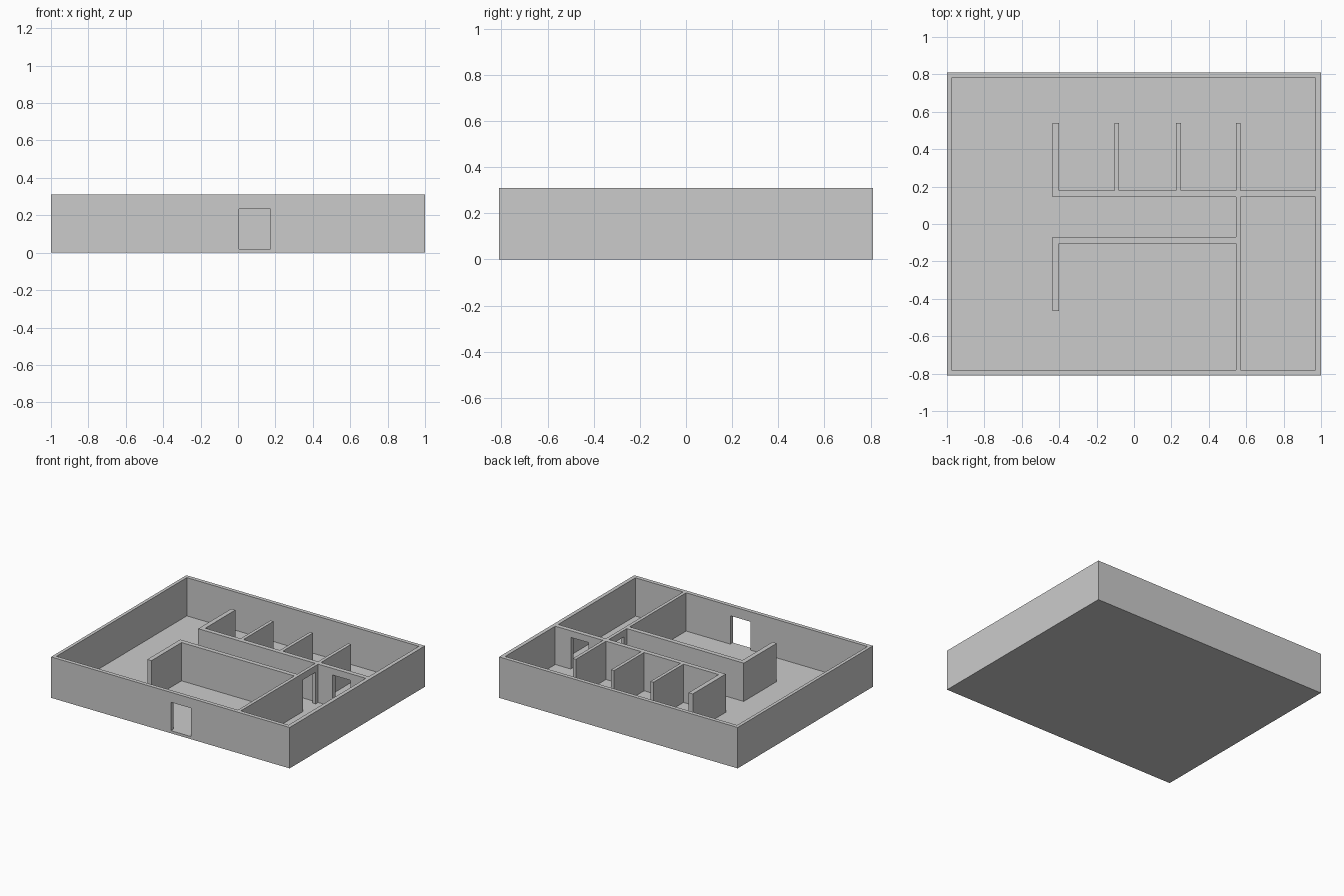
import bpy, bmesh

if "Cube" in bpy.data.objects:
    bpy.data.objects.remove(bpy.data.objects["Cube"])

FLOOR, TOP = 0.02, 0.31


def prism(name, outline, z0, z1):
    """Extrude a plan outline from z0 to z1."""
    bm = bmesh.new()
    face = bm.faces.new([bm.verts.new((x, y, z0)) for x, y in outline])
    ext = bmesh.ops.extrude_face_region(bm, geom=[face])
    for v in ext["geom"]:
        if isinstance(v, bmesh.types.BMVert):
            v.co.z = z1
    bmesh.ops.recalc_face_normals(bm, faces=bm.faces)
    mesh = bpy.data.meshes.new(name)
    bm.to_mesh(mesh)
    bm.free()
    obj = bpy.data.objects.new(name, mesh)
    bpy.context.collection.objects.link(obj)
    return obj


def rect(x0, x1, y0, y1):
    return [(x0, y0), (x1, y0), (x1, y1), (x0, y1)]


def cut(target, cutter):
    mod = target.modifiers.new("cut", 'BOOLEAN')
    mod.operation, mod.solver, mod.object = 'DIFFERENCE', 'EXACT', cutter
    bpy.context.view_layer.objects.active = target
    bpy.ops.object.modifier_apply(modifier=mod.name)
    bpy.data.objects.remove(cutter)


# Solid block that becomes the floor and all walls
building = prism("building_walls_and_floor", rect(-1, 1, -0.81, 0.81), 0, TOP)

# Main open space: its outline traces the front partition and the corridor
main = [(-0.975, -0.78), (0.545, -0.78), (0.545, -0.105), (-0.40, -0.105),
        (-0.40, -0.465), (-0.435, -0.465), (-0.435, -0.07),
        (0.545, -0.07), (0.545, 0.145), (-0.435, 0.145)]
# Stall dividers standing on the back partition
for i, (x0, x1) in enumerate([(-0.435, -0.40), (-0.105, -0.08),
                              (0.225, 0.25), (0.545, 0.57)]):
    if i:
        main.append((x0, 0.18))
    main += [(x0, 0.54), (x1, 0.54), (x1, 0.18)]
main += [(0.97, 0.18), (0.97, 0.78), (-0.975, 0.78)]
cut(building, prism("main_space", main, FLOOR, 0.4))

# Side room
cut(building, prism("side_room", rect(0.57, 0.97, -0.78, 0.145), FLOOR, 0.4))

# Doorways: entrance, corridor end, back of the side room
cut(building, prism("entrance", rect(0.005, 0.175, -0.85, -0.75), FLOOR, 0.235))
cut(building, prism("corridor_door", rect(0.52, 0.60, -0.035, 0.115), FLOOR, 0.26))
cut(building, prism("side_door", rect(0.69, 0.84, 0.12, 0.21), FLOOR, 0.26))

# Merge leftover coplanar pieces
bm = bmesh.new()
bm.from_mesh(building.data)
bmesh.ops.remove_doubles(bm, verts=bm.verts, dist=1e-5)
bmesh.ops.dissolve_limit(bm, angle_limit=0.01, verts=bm.verts, edges=bm.edges)
bm.to_mesh(building.data)
bm.free()
